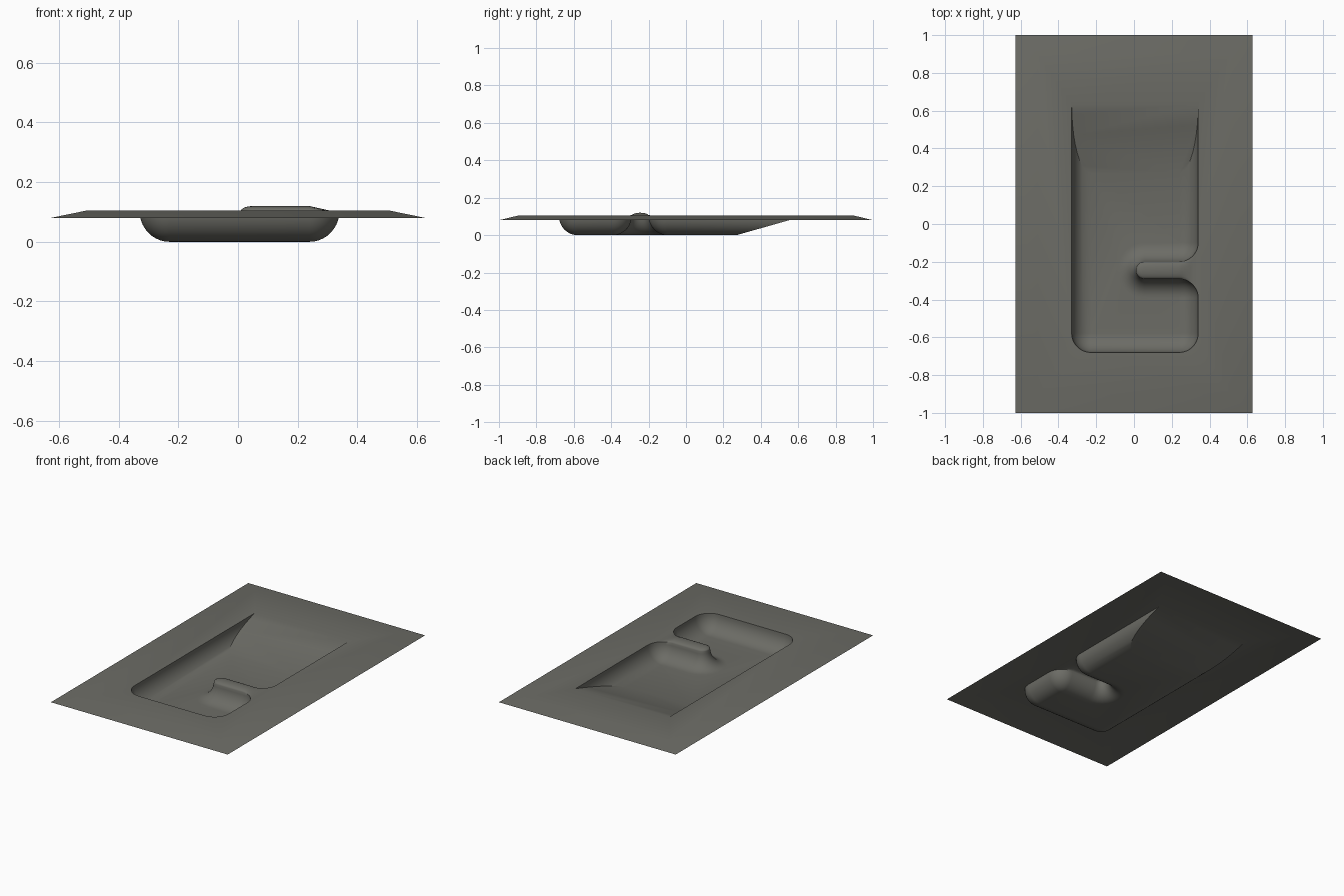
import bpy, bmesh, math
from mathutils import Vector

if "Cube" in bpy.data.objects:
    bpy.data.objects.remove(bpy.data.objects["Cube"])

H = 0.104          # deck height
R = 0.10           # wall fillet width
CR = 0.102         # plan corner radius
L, RT, FR, BK = -0.33, 0.34, -0.68, 0.85   # basin plan (back is cut by the ramp)
TY, TW, TX = -0.245, 0.045, 0.055          # tongue centre line, half width, tip centre
SEG, STEPS = 12, 10

# Plan outline as arcs: centre x, centre y, radius, start, end, +1 if it shrinks inward
ARCS = [
    (RT - CR, TY + TW + CR, CR, 270, 360, 1),   # above tongue
    (RT - CR, BK - CR, CR, 0, 90, 1),
    (L + CR, BK - CR, CR, 90, 180, 1),
    (L + CR, FR + CR, CR, 180, 270, 1),
    (RT - CR, FR + CR, CR, 270, 360, 1),
    (RT - CR, TY - TW - CR, CR, 0, 90, 1),      # below tongue
    (TX, TY, TW, 270, 90, -1),                  # tongue tip
]


def outline(d):
    pts = []
    for cx, cy, r, a0, a1, s in ARCS:
        for i in range(SEG + 1):
            a = math.radians(a0 + (a1 - a0) * i / SEG)
            pts.append((cx + (r - s * d) * math.cos(a), cy + (r - s * d) * math.sin(a)))
    return pts


bm = bmesh.new()

# Basin: rings offset inward along a quarter-round wall, closed by the floor
rings = []
for k in range(STEPS + 1):
    a = math.pi / 2 * k / STEPS
    z = H * (1 - math.sin(a))
    rings.append([bm.verts.new((x, y, z)) for x, y in outline(R * (1 - math.cos(a)))])
n = len(rings[0])
for a, b in zip(rings, rings[1:]):
    for i in range(n):
        j = (i + 1) % n
        bm.faces.new((a[i], a[j], b[j], b[i]))
bm.faces.new(rings[-1])
top = rings[0]

# Domed tongue top, laid between matching points of its two long edges
M = SEG + 1
tip = top[6 * M:7 * M]
pairs = [(tip[i], tip[SEG - i]) for i in range(SEG // 2, -1, -1)]
upper, lower = top[0:M], top[5 * M:6 * M]
pairs = [(tip[SEG // 2 - k], tip[SEG // 2 + k]) for k in range(SEG // 2 + 1)]
pairs += [(lower[SEG - k], upper[k]) for k in range(SEG // 2 + 1)]
x_flat, x_end = RT - CR, pairs[-1][0].co.x
rows = []
for lo, hi in pairs:
    if lo is hi:
        rows.append([lo] * 9)
        continue
    row = [lo]
    for q in range(1, 8):
        t = math.sin(math.pi / 2 * (q / 4 - 1))
        x, y = lo.co.x, TY + t * (hi.co.y - TY)
        rad = math.hypot(x - TX, y - TY) / TW if x < TX else abs(t)
        fade = min(1, (x_end - x) / (x_end - x_flat))
        row.append(bm.verts.new((x, y, H + 0.016 * fade * math.sqrt(max(0, 1 - rad * rad)))))
    rows.append(row + [hi])
for a, b in zip(rows, rows[1:]):
    for i in range(8):
        quad = list(dict.fromkeys((a[i], b[i], b[i + 1], a[i + 1])))
        if len(quad) > 2:
            bm.faces.new(quad)

# Ramp: slice the basin's back end with the sloping plane and fill the cut
y0, y1 = 0.27, 0.637
res = bmesh.ops.bisect_plane(
    bm, geom=bm.verts[:] + bm.edges[:] + bm.faces[:], dist=1e-6,
    plane_co=(0, y0, 0), plane_no=(0, H, -(y1 - y0)), clear_outer=True)
cut = [e for e in res["geom_cut"] if isinstance(e, bmesh.types.BMEdge)]
ends = [v for v in {v for e in cut for v in e.verts} if v.co.z > H - 1e-4]
cut.append(bm.edges.new(ends))
bmesh.ops.contextual_create(bm, geom=cut)

# Deck: flat sheet around the basin with a gently falling border
hole = [e for e in bm.edges if len(e.link_faces) == 1]
corners = ((-1, -1), (1, -1), (1, 1), (-1, 1))
inner = [bm.verts.new((0.51 * x, 0.9 * y, H)) for x, y in corners]
outer = [bm.verts.new((0.627 * x, y, 0.08)) for x, y in corners]
rim = [bm.edges.new((inner[i], inner[(i + 1) % 4])) for i in range(4)]
bmesh.ops.triangle_fill(bm, use_beauty=True, edges=hole + rim, normal=(0, 0, 1))
for i in range(4):
    j = (i + 1) % 4
    bm.faces.new((outer[i], outer[j], inner[j], inner[i]))

# Every face of this sheet looks upward
bmesh.ops.remove_doubles(bm, verts=bm.verts[:], dist=1e-5)
bm.normal_update()
bmesh.ops.reverse_faces(bm, faces=[f for f in bm.faces if f.normal.z < 0])

me = bpy.data.meshes.new("pool_shell")
bm.to_mesh(me)
bm.free()
pool = bpy.data.objects.new("pool_shell", me)
bpy.context.collection.objects.link(pool)
mat = bpy.data.materials.new("warm grey")
mat.diffuse_color = (0.15, 0.15, 0.132, 1)
mat.use_nodes = True
mat.node_tree.nodes["Principled BSDF"].inputs["Base Color"].default_value = mat.diffuse_color
me.materials.append(mat)
bpy.context.view_layer.objects.active = pool
pool.select_set(True)
bpy.ops.object.shade_smooth_by_angle(angle=math.radians(35))
